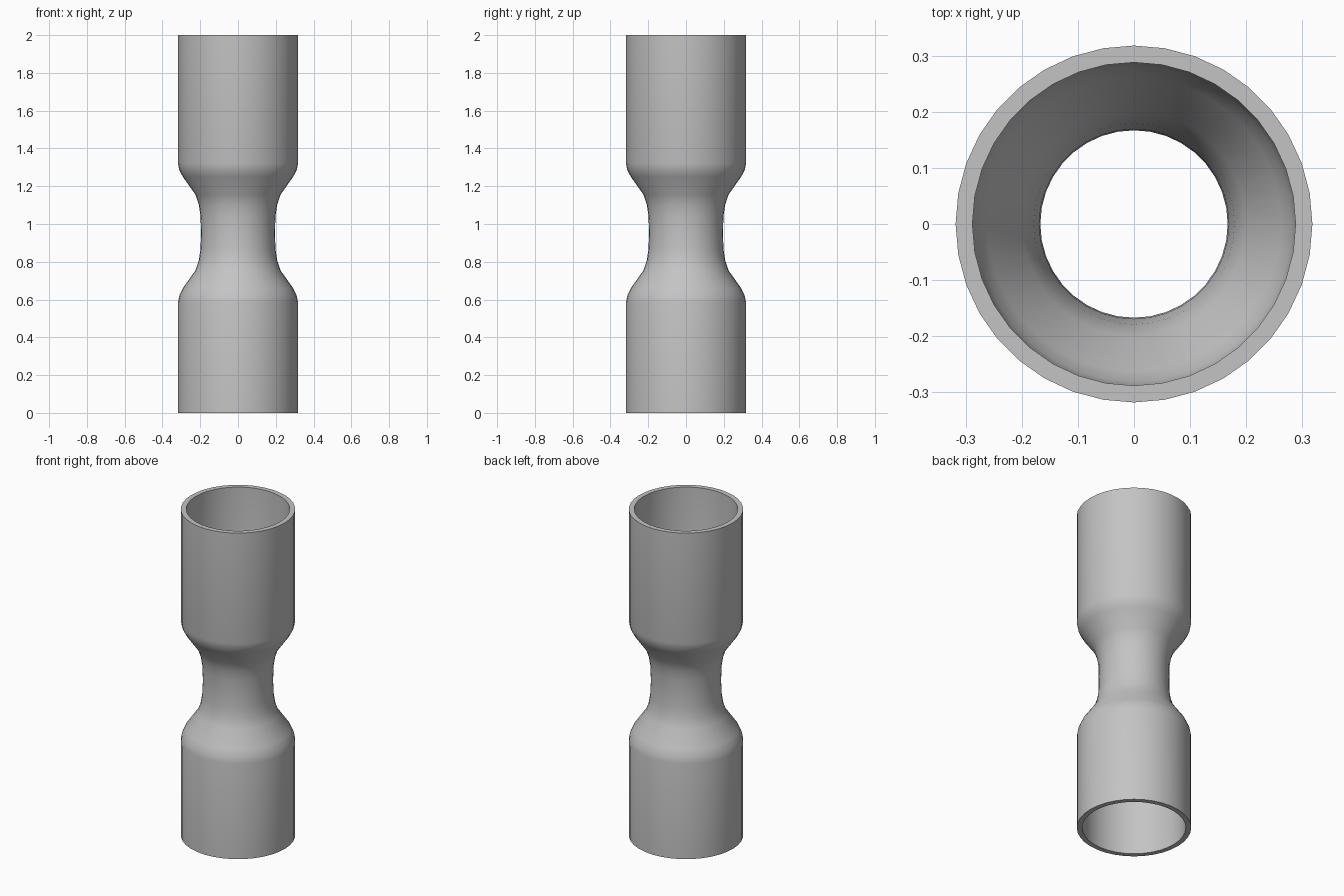
import bpy
import bmesh
import math

cube = bpy.data.objects.get("Cube")
if cube:
    bpy.data.objects.remove(cube, do_unlink=True)

SEGMENTS = 36

# Grey finish
grey = bpy.data.materials.new("plain_grey")
grey.use_nodes = True
colour = (0.55, 0.55, 0.55, 1)
grey.diffuse_color = colour
grey.node_tree.nodes["Principled BSDF"].inputs["Base Color"].default_value = colour

# Wall profiles as (radius, height), bottom to top
outer = [(0.318, 0), (0.318, 0.585), (0.311, 0.62), (0.292, 0.66), (0.225, 0.755),
         (0.207, 0.81), (0.198, 0.87), (0.196, 0.95), (0.198, 1.04), (0.207, 1.1),
         (0.225, 1.155), (0.292, 1.25), (0.311, 1.285), (0.318, 1.32), (0.318, 2)]
inner = [(0.288, 0), (0.288, 0.575), (0.281, 0.61), (0.262, 0.65), (0.2, 0.74),
         (0.179, 0.81), (0.169, 0.88), (0.167, 0.95), (0.169, 1.03), (0.179, 1.1),
         (0.2, 1.17), (0.262, 1.26), (0.281, 1.3), (0.288, 1.33), (0.288, 2)]


def lathe(name, profile):
    """Revolve a closed profile about the z axis."""
    bm = bmesh.new()
    verts = [bm.verts.new((r, 0, z)) for r, z in profile]
    edges = [bm.edges.new((a, b)) for a, b in zip(verts, verts[1:] + verts[:1])]
    bmesh.ops.spin(bm, geom=verts + edges, axis=(0, 0, 1), cent=(0, 0, 0),
                   angle=math.tau, steps=SEGMENTS, use_merge=True)
    bmesh.ops.remove_doubles(bm, verts=bm.verts, dist=0.0001)
    bmesh.ops.recalc_face_normals(bm, faces=bm.faces)
    mesh = bpy.data.meshes.new(name)
    bm.to_mesh(mesh)
    bm.free()
    obj = bpy.data.objects.new(name, mesh)
    bpy.context.collection.objects.link(obj)
    return obj


# Hollow tube with a narrow waist
tube = lathe("waisted_tube", outer + inner[::-1])
tube.data.materials.append(grey)
bpy.ops.object.select_all(action="DESELECT")
tube.select_set(True)
bpy.context.view_layer.objects.active = tube
bpy.ops.object.shade_smooth_by_angle(angle=math.radians(40))
